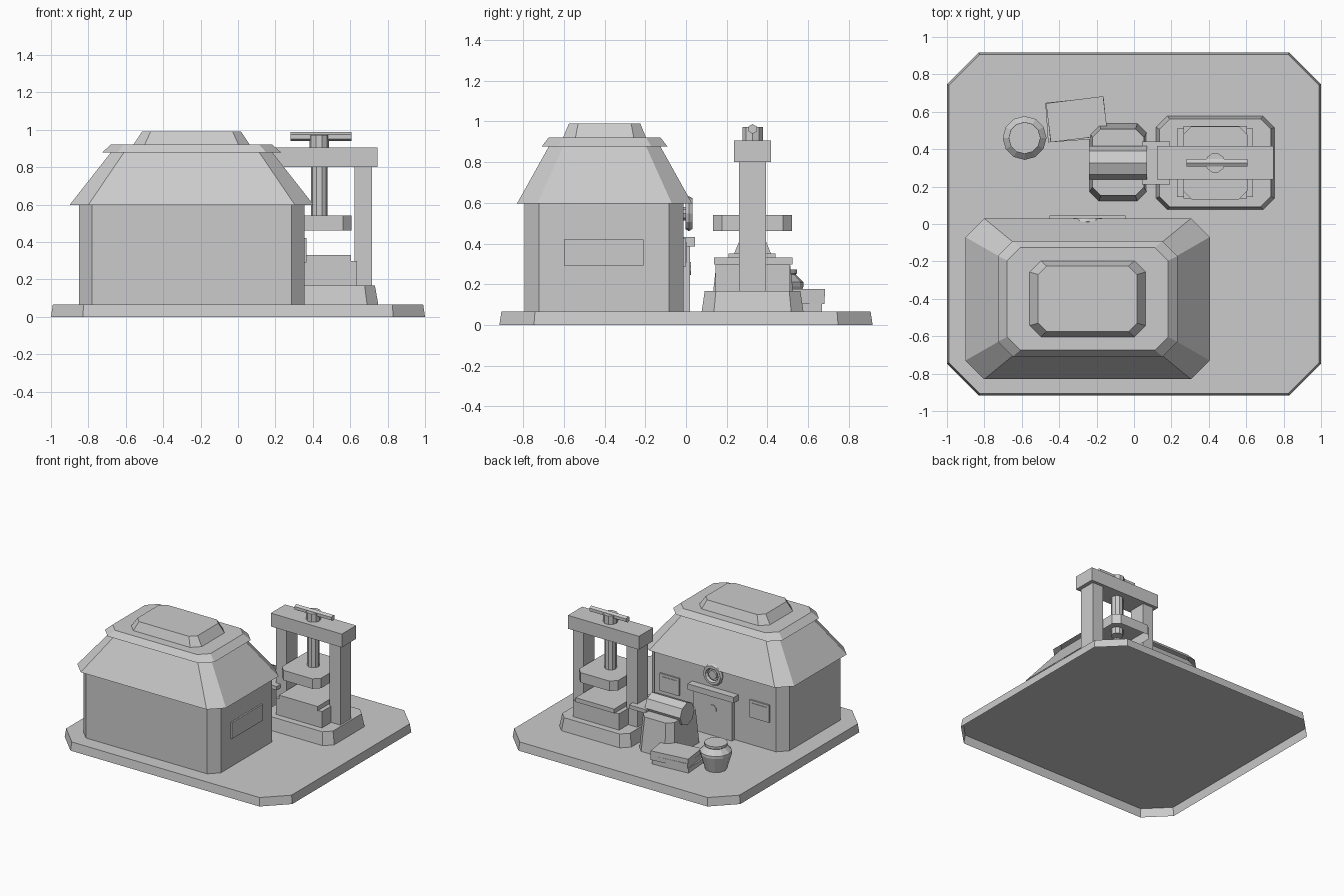
import bpy, bmesh
from math import pi, cos, sin, radians
from mathutils import Matrix

cube = bpy.data.objects.get("Cube")
if cube:
    bpy.data.objects.remove(cube, do_unlink=True)

clay = bpy.data.materials.new("plain_grey")
clay.use_nodes = True
clay.diffuse_color = (0.6, 0.6, 0.6, 1)
clay.node_tree.nodes["Principled BSDF"].inputs["Base Color"].default_value = (0.6, 0.6, 0.6, 1)


def finish(name, bm):
    mesh = bpy.data.meshes.new(name)
    bm.to_mesh(mesh)
    bm.free()
    mesh.materials.append(clay)
    obj = bpy.data.objects.new(name, mesh)
    bpy.context.collection.objects.link(obj)
    return obj


def loft(name, rings, floor=True):
    """Skin through counter-clockwise rings, from the bottom up."""
    bm = bmesh.new()
    loops = [[bm.verts.new(p) for p in ring] for ring in rings]
    n = len(loops[0])
    for a, b in zip(loops, loops[1:]):
        for i in range(n):
            j = (i + 1) % n
            bm.faces.new((a[i], a[j], b[j], b[i]))
    if floor:
        bm.faces.new(loops[0][::-1])
    bm.faces.new(loops[-1])
    return finish(name, bm)


def octagon(cx, cy, hx, hy, c, z):
    """Rectangle with cut corners at height z."""
    pts = []
    for sx, sy in ((1, 1), (-1, 1), (-1, -1), (1, -1)):
        a = (cx + sx * hx, cy + sy * (hy - c), z)
        b = (cx + sx * (hx - c), cy + sy * hy, z)
        pts += [a, b] if sx == sy else [b, a]
    return pts


def cut_block(name, cx, cy, low, high, z0, z1):
    """Tapered shell, open below; low and high are (half x, half y, corner cut)."""
    return loft(name, [octagon(cx, cy, *low, z0), octagon(cx, cy, *high, z1)], floor=False)


def box(name, x0, x1, y0, y1, z0, z1):
    ring = [(x0, y0), (x1, y0), (x1, y1), (x0, y1)]
    return loft(name, [[(x, y, z) for x, y in ring] for z in (z0, z1)])


def lathe(name, profile, sides, centre, axis="Z", turn=0):
    """Turned solid from (radius, height) points along an axis."""
    rings = [[(r * cos(turn + 2 * pi * i / sides), r * sin(turn + 2 * pi * i / sides), h)
              for i in range(sides)] for r, h in profile]
    obj = loft(name, rings)
    rot = {"Z": Matrix(), "X": Matrix.Rotation(pi / 2, 4, "Y"),
           "Y": Matrix.Rotation(-pi / 2, 4, "X")}[axis]
    obj.data.transform(Matrix.Translation(centre) @ rot)
    return obj


# Ground slab
GROUND = 0.066
cut_block("ground_slab", 0, 0, (1, 0.917, 0.17), (0.99, 0.907, 0.165), 0, GROUND)

# House walls and tiered roof
HX, HY = -0.248, -0.4
cut_block("house_walls", HX, HY - 0.003, (0.603, 0.39, 0.07), (0.603, 0.39, 0.07), GROUND, 0.597)
cut_block("roof_slope", HX, HY, (0.653, 0.43, 0.1), (0.433, 0.274, 0.07), 0.597, 0.877)
cut_block("roof_ridge_tier", HX, HY, (0.48, 0.309, 0.08), (0.43, 0.274, 0.07), 0.877, 0.922)
cut_block("roof_cap", HX, HY, (0.31, 0.203, 0.06), (0.264, 0.175, 0.045), 0.922, 0.991)

# Doorway on the back wall
WALL = -0.013
box("door", HX - 0.17, HX + 0.17, WALL - 0.01, 0.02, GROUND, 0.386)
box("door_lintel", HX - 0.203, HX + 0.203, WALL - 0.01, 0.045, 0.386, 0.432)
lathe("door_knob", [(0.035, 0), (0.035, 0.006)], 8, (HX, 0.019, 0.277), "Y", pi / 8)

# Ring emblem over the door
lathe("emblem_hub", [(0.035, 0), (0.035, 0.035)], 10, (HX, WALL, 0.547), "Y")
bm = bmesh.new()
SEG, TUBE = 12, 6
grid = []
for i in range(SEG):
    a = 2 * pi * i / SEG
    grid.append([])
    for j in range(TUBE):
        t = 2 * pi * j / TUBE
        r = 0.066 + 0.02 * cos(t)
        grid[-1].append(bm.verts.new((HX + r * cos(a), 0.014 + 0.02 * sin(t), 0.547 + r * sin(a))))
for i in range(SEG):
    for j in range(TUBE):
        k, m = (i + 1) % SEG, (j + 1) % TUBE
        bm.faces.new((grid[i][j], grid[i][m], grid[k][m], grid[k][j]))
finish("emblem_ring", bm)

# Back windows and side panel
for side, label in ((1, "left"), (-1, "right")):
    x = HX + side * 0.395
    box(label + "_window_frame", x - 0.085, x + 0.085, WALL - 0.01, 0.0, 0.287, 0.425)
    box(label + "_window_pane", x - 0.065, x + 0.065, WALL - 0.01, 0.004, 0.307, 0.405)
box("side_panel", 0.345, 0.367, -0.6, -0.21, 0.291, 0.42)

# Press
PX, PY = 0.434, 0.327
cut_block("press_base", PX, PY, (0.316, 0.25, 0.06), (0.298, 0.235, 0.055), GROUND, 0.167)
box("press_bed", PX - 0.203, PX + 0.203, PY - 0.183, PY + 0.183, 0.167, 0.297)
box("press_tray", PX - 0.17, PX + 0.17, PY - 0.19, PY + 0.197, 0.297, 0.331)
cut_block("press_plate", PX, PY, (0.172, 0.195, 0.045), (0.172, 0.195, 0.045), 0.462, 0.541)
for side, label in ((1, "left"), (-1, "right")):
    x = PX + side * 0.236
    box(label + "_press_post", x - 0.047, x + 0.047, PY - 0.067, PY + 0.067, 0.167, 0.8)
box("press_beam", PX - 0.312, PX + 0.312, PY - 0.09, PY + 0.09, 0.8, 0.906)
lathe("press_screw", [(0.045, 0.49), (0.045, 0.91)], 10, (PX, PY, 0))
lathe("screw_head", [(0.053, 0.906), (0.053, 0.972)], 10, (PX, PY, 0))
lathe("press_handle", [(0.024, -0.162), (0.024, 0.162)], 6, (PX + 0.01, PY, 0.963), "X")

# Stump with a log and a shelf
SX = -0.085
cut_block("stump", SX, 0.33, (0.153, 0.207, 0.05), (0.138, 0.178, 0.045), GROUND, 0.331)
lathe("log", [(0.09, -0.155), (0.09, 0.155)], 8, (SX, 0.327, 0.352), "X")
box("stump_shelf", 0.042, 0.192, 0.21, 0.44, 0.322, 0.352)

# Pot
lathe("pot", [(0.08, GROUND), (0.117, 0.19), (0.117, 0.21), (0.078, 0.248),
              (0.085, 0.254), (0.085, 0.272)], 12, (-0.585, 0.46, 0))

# Stack of boards
for i, (shift, turn) in enumerate(((-0.008, 4), (0.0, 6), (0.0, 7))):
    board = box("board_%d" % (i + 1), -0.154, 0.154, -0.105, 0.105, 0, 0.036)
    board.data.transform(Matrix.Translation((-0.305 + shift, 0.56 + shift, GROUND + i * 0.037))
                         @ Matrix.Rotation(radians(turn), 4, "Z"))
